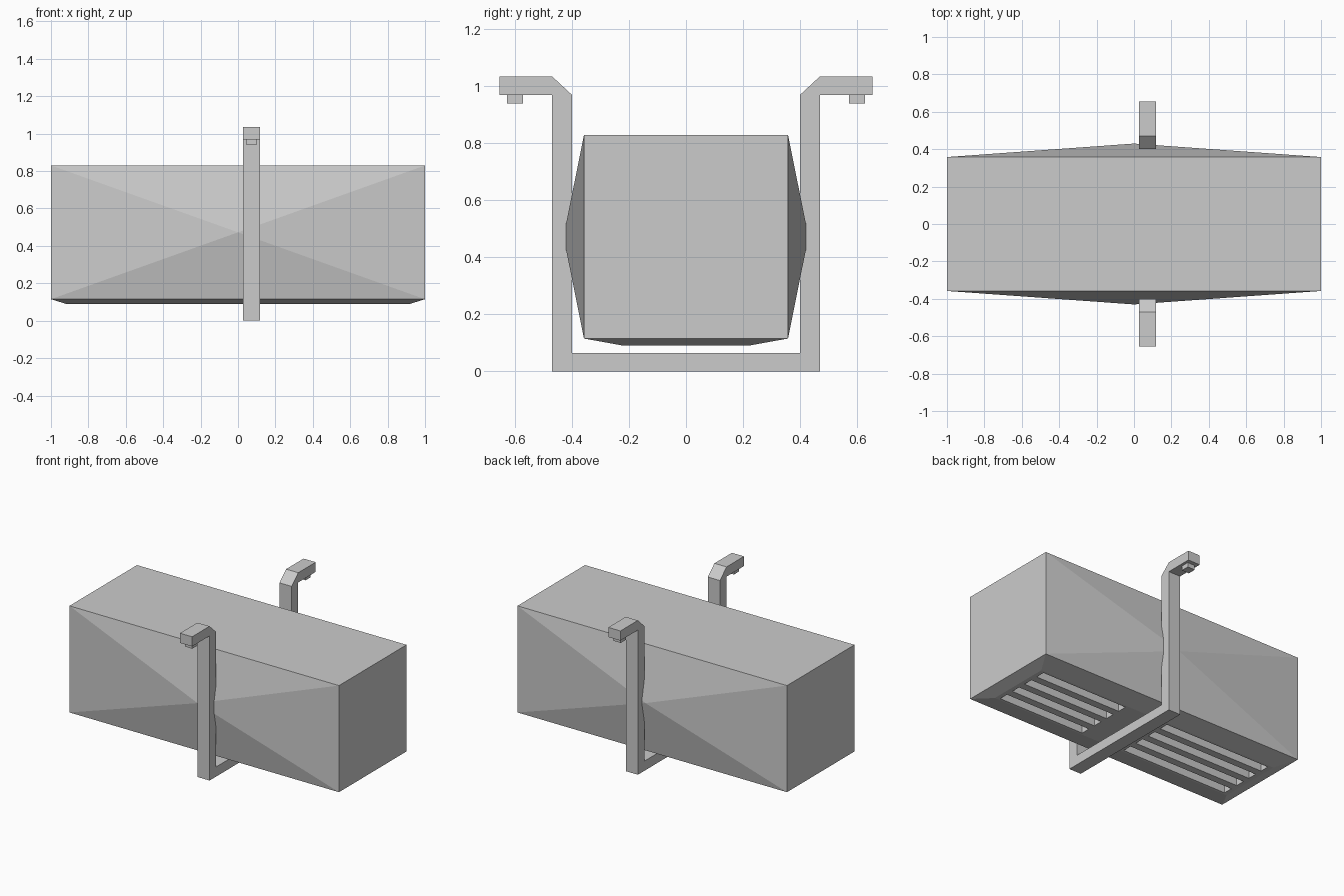
import bpy
import bmesh

if "Cube" in bpy.data.objects:
    bpy.data.objects.remove(bpy.data.objects["Cube"], do_unlink=True)

# One plain grey for the whole model
grey = bpy.data.materials.new("light_grey")
grey.use_nodes = True
colour = (0.6, 0.6, 0.6, 1)
grey.diffuse_color = colour
grey.node_tree.nodes["Principled BSDF"].inputs["Base Color"].default_value = colour


def finish(bm, name):
    """Turn a bmesh into a named object with outward normals."""
    bmesh.ops.recalc_face_normals(bm, faces=bm.faces)
    mesh = bpy.data.meshes.new(name)
    bm.to_mesh(mesh)
    bm.free()
    mesh.materials.append(grey)
    obj = bpy.data.objects.new(name, mesh)
    bpy.context.collection.objects.link(obj)
    return obj


def add_box(bm, lo, hi):
    verts = bmesh.ops.create_cube(bm, size=1)["verts"]
    for v in verts:
        v.co = [(a + b) / 2 + c * (b - a) for a, b, c in zip(lo, hi, v.co)]
    return verts


BOTTOM, TOP, DEPTH = 0.115, 0.83, 0.358

# Housing: box with shallow pyramids front and back, and a tapered underside
bm = bmesh.new()
add_box(bm, (-1, -DEPTH, BOTTOM), (1, DEPTH, TOP))
bm.normal_update()
sides = [f for f in bm.faces if abs(f.normal.y) > 0.9]
base = next(f for f in bm.faces if f.normal.z < -0.9)
for centre in bmesh.ops.poke(bm, faces=sides)["verts"]:
    centre.co.y *= 0.43 / DEPTH
bmesh.ops.inset_individual(bm, faces=[base], thickness=0.05)
for v in base.verts:
    v.co = (0.92 if v.co.x > 0 else -0.92, 0.22 if v.co.y > 0 else -0.22, 0.09)
housing = finish(bm, "housing")

# Vent slots cut into the underside, two groups of four
bm = bmesh.new()
for x0, x1 in ((-0.89, -0.09), (0.24, 0.89)):
    for i in range(4):
        y = (i - 1.5) * 0.115
        add_box(bm, (x0, y - 0.032, 0), (x1, y + 0.032, 0.17))
cutter = finish(bm, "vent_cutter")
cutter.hide_render = True
cut = housing.modifiers.new("vents", "BOOLEAN")
cut.operation = "DIFFERENCE"
cut.solver = "EXACT"
cut.object = cutter
bpy.context.view_layer.update()
result = bpy.data.meshes.new_from_object(
    housing.evaluated_get(bpy.context.evaluated_depsgraph_get()))
housing.modifiers.clear()
housing.data = result
bpy.data.objects.remove(cutter, do_unlink=True)

# Mounting bracket: U profile with outward arms, extruded across x
LEFT, RIGHT, ARM = 0.028, 0.118, 0.97
half = [(0.47, 0), (0.47, ARM), (0.655, ARM), (0.655, 1.035),
        (0.47, 1.035), (0.4, ARM), (0.4, 0.065)]
outline = half + [(-y, z) for y, z in reversed(half)]
bm = bmesh.new()
face = bm.faces.new([bm.verts.new((LEFT, y, z)) for y, z in outline])
extruded = bmesh.ops.extrude_face_region(bm, geom=[face], use_keep_orig=True)["geom"]
bmesh.ops.translate(bm, vec=(RIGHT - LEFT, 0, 0),
                    verts=[g for g in extruded if isinstance(g, bmesh.types.BMVert)])
finish(bm, "mounting_bracket")

# Small pads under the bracket arms
for side, name in ((-1, "front_pad"), (1, "back_pad")):
    bm = bmesh.new()
    y = side * 0.6
    add_box(bm, (0.045, y - 0.028, 0.94), (0.1, y + 0.028, ARM))
    finish(bm, name)
